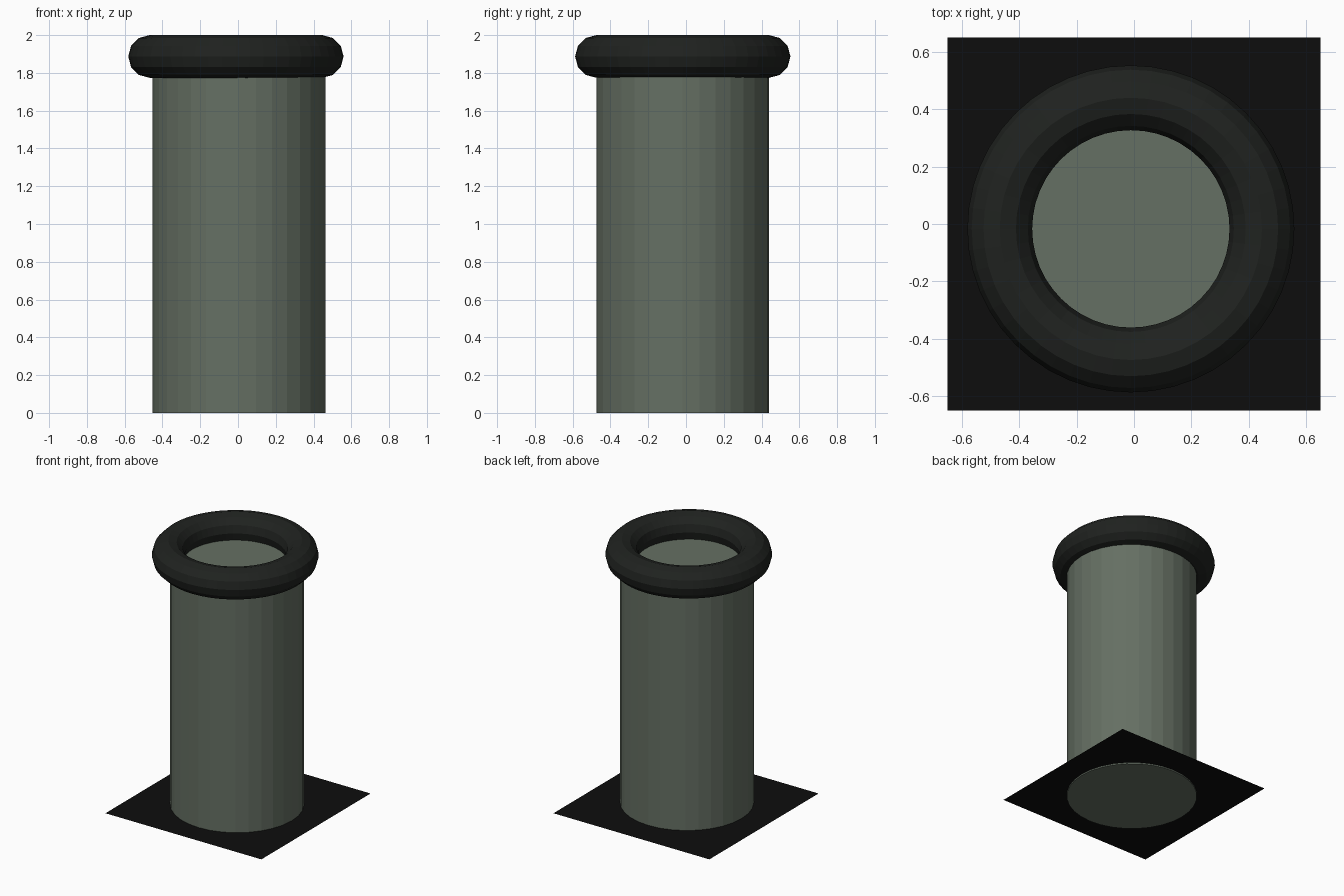
import bpy

if "Cube" in bpy.data.objects:
    bpy.data.objects.remove(bpy.data.objects["Cube"])


def paint(name, rgb):
    obj = bpy.context.object
    obj.name = name
    mat = bpy.data.materials.new(name + "_paint")
    mat.diffuse_color = (*rgb, 1.0)
    mat.use_nodes = True
    mat.node_tree.nodes["Principled BSDF"].inputs["Base Color"].default_value = mat.diffuse_color
    obj.data.materials.append(mat)
    return obj


# Thin square ground plate
bpy.ops.mesh.primitive_plane_add(size=1.3, location=(0, 0, 0.01))
paint("base_plate", (0.004, 0.004, 0.004))

# Capped barrel body, its lid sits inside the rim
HEIGHT = 1.83
bpy.ops.mesh.primitive_cylinder_add(vertices=32, radius=0.457, depth=HEIGHT,
                                    location=(0.005, -0.018, HEIGHT / 2))
paint("pipe_body", (0.13, 0.16, 0.125))

# Rounded rim ring
bpy.ops.mesh.primitive_torus_add(major_segments=48, minor_segments=12,
                                 major_radius=0.457, minor_radius=0.113,
                                 location=(-0.011, -0.017, 1.887))
paint("rim_ring", (0.014, 0.016, 0.014))
